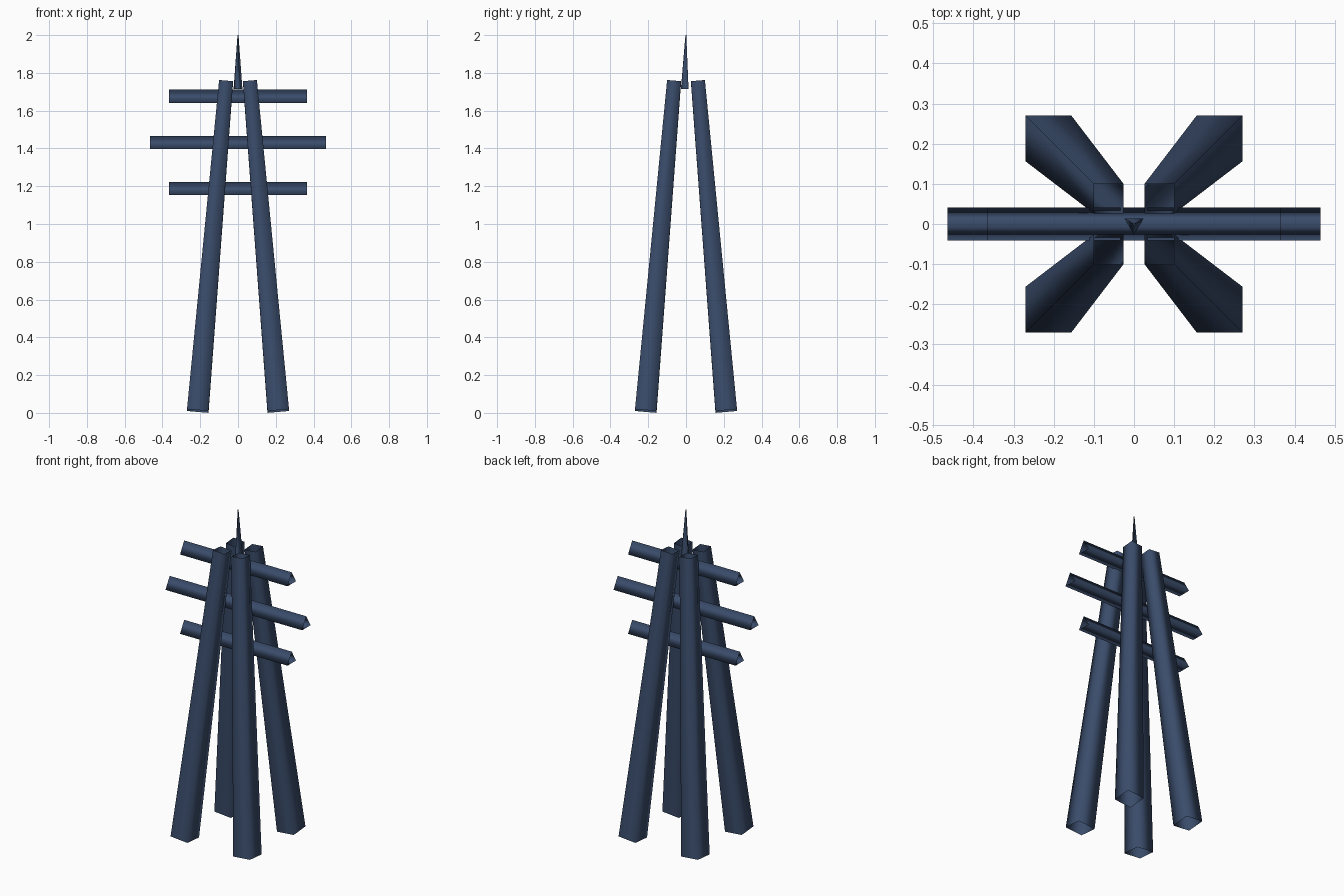
import bpy, math
from mathutils import Vector

if "Cube" in bpy.data.objects:
    bpy.data.objects.remove(bpy.data.objects["Cube"], do_unlink=True)

# Single dark blue steel colour
steel = bpy.data.materials.new("dark_blue_steel")
steel.use_nodes = True
colour = (0.042, 0.072, 0.145, 1)
steel.diffuse_color = colour
steel.node_tree.nodes["Principled BSDF"].inputs["Base Color"].default_value = colour


def tube(name, start, end):
    """Open-ended smooth tube between two rings (counter-clockwise seen from the end)."""
    n = len(start)
    faces = [(i, (i + 1) % n, n + (i + 1) % n, n + i) for i in range(n)]
    mesh = bpy.data.meshes.new(name)
    mesh.from_pydata(start + end, [], faces)
    mesh.materials.append(steel)
    mesh.shade_smooth()
    obj = bpy.data.objects.new(name, mesh)
    bpy.context.collection.objects.link(obj)
    return obj


def ring(centre, radius, sides, first, u, v):
    """Regular polygon around centre in the plane of u and v."""
    angles = [first + math.tau * i / sides for i in range(sides)]
    return [centre + radius * (math.cos(a) * u + math.sin(a) * v) for a in angles]


X, Y, Z = Vector((1, 0, 0)), Vector((0, 1, 0)), Vector((0, 0, 1))

# Four tapered square legs leaning inwards, ends cut square to the lean
SLOPE = 0.086
for side, sx in (("left", 1), ("right", -1)):
    for face, sy in (("front", -1), ("back", 1)):
        u, v = X + Z * SLOPE * sx, Y + Z * SLOPE * sy
        foot = ring(Vector((sx * 0.213, sy * 0.213, 0.01)), 0.057 * math.sqrt(2), 4, math.pi / 4, u, v)
        top = ring(Vector((sx * 0.063, sy * 0.063, 1.756)), 0.037 * math.sqrt(2), 4, math.pi / 4, u, v)
        tube(f"{face}_{side}_leg", foot, top)

# Three triangular cross arms, ridge upwards
for name, half, z in (("lower", 0.366, 1.176), ("middle", 0.465, 1.42), ("upper", 0.366, 1.664)):
    ends = [ring(Vector((x, 0, z)), 0.047, 3, math.pi / 2, Y, Z) for x in (-half, half)]
    tube(f"{name}_cross_arm", *ends)

# Slender three-sided spire
tube("spire",
     ring(Z * 1.715, 0.027, 3, -math.pi / 2, X, Y),
     ring(Z * 2.0, 0.003, 3, -math.pi / 2, X, Y))
